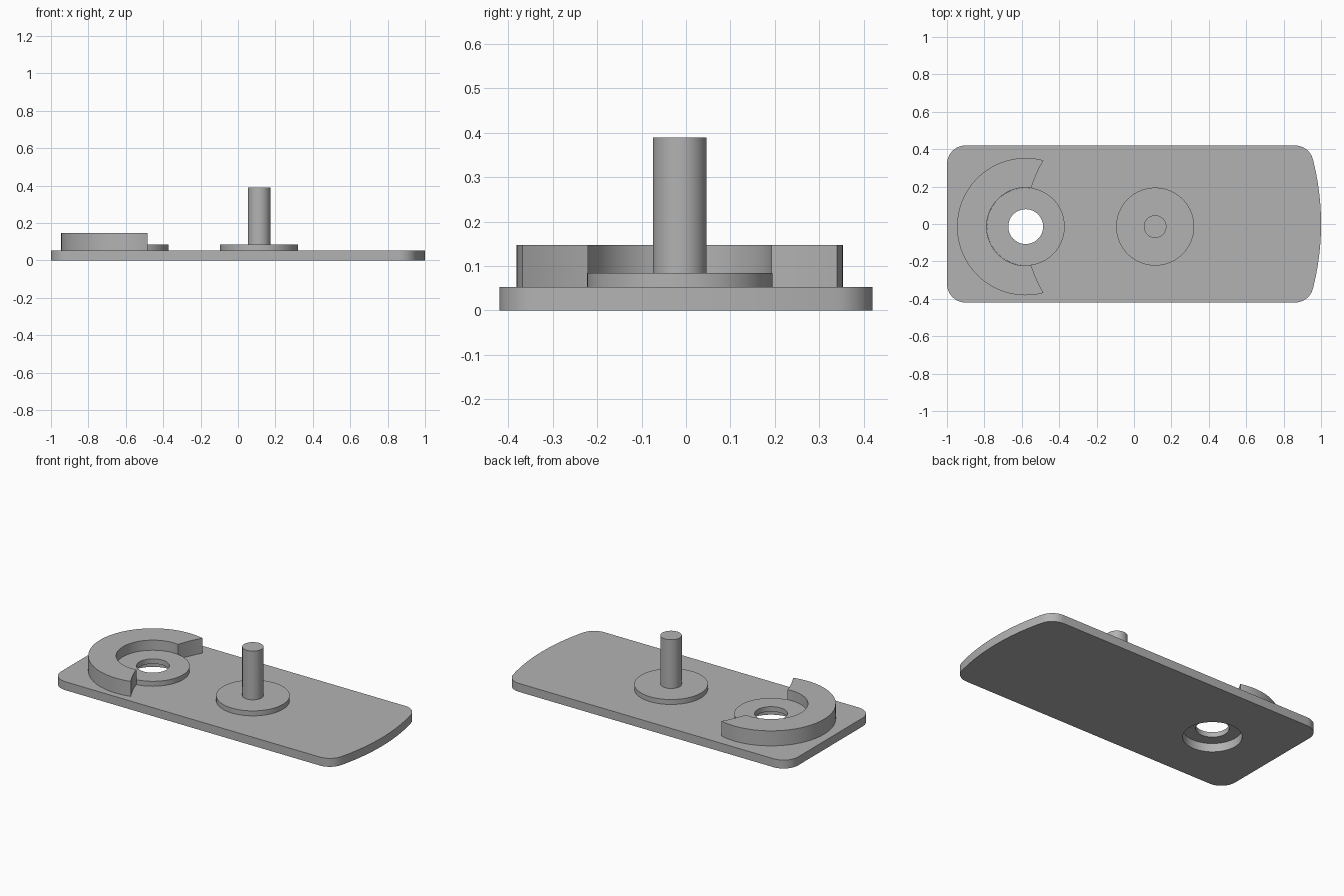
import bpy, bmesh, math

if "Cube" in bpy.data.objects:
    bpy.data.objects.remove(bpy.data.objects["Cube"])

grey = bpy.data.materials.new("plain grey")
grey.diffuse_color = (0.45, 0.45, 0.45, 1)
grey.use_nodes = True
grey.node_tree.nodes["Principled BSDF"].inputs["Base Color"].default_value = grey.diffuse_color


def arc(cx, cy, r, a0, a1, n):
    """Points on an arc from angle a0 to a1 (radians), both ends included."""
    return [(cx + r * math.cos(a0 + (a1 - a0) * i / n),
             cy + r * math.sin(a0 + (a1 - a0) * i / n)) for i in range(n + 1)]


def circle(cx, cy, r, n=96):
    return arc(cx, cy, r, 0, 2 * math.pi, n)[:-1]


def slab(name, loops, z0, z1):
    """Extrude an outline (first loop) with optional holes between two heights."""
    bm = bmesh.new()
    edges = []
    for loop in loops:
        vs = [bm.verts.new((x, y, z0)) for x, y in loop]
        edges += [bm.edges.new((vs[i - 1], vs[i])) for i in range(len(vs))]
    bmesh.ops.triangle_fill(bm, edges=edges, use_beauty=True, use_dissolve=False)
    res = bmesh.ops.extrude_face_region(bm, geom=bm.faces[:], use_keep_orig=True)
    top = [g for g in res["geom"] if isinstance(g, bmesh.types.BMVert)]
    bmesh.ops.translate(bm, vec=(0, 0, z1 - z0), verts=top)
    bmesh.ops.recalc_face_normals(bm, faces=bm.faces[:])
    me = bpy.data.meshes.new(name)
    bm.to_mesh(me)
    bm.free()
    me.materials.append(grey)
    ob = bpy.data.objects.new(name, me)
    bpy.context.collection.objects.link(ob)
    bpy.ops.object.select_all(action='DESELECT')
    ob.select_set(True)
    bpy.context.view_layer.objects.active = ob
    bpy.ops.object.shade_smooth_by_angle(angle=math.radians(30))
    return ob


CY = -0.014                 # shared centre line of the raised parts
HX, PX = -0.579, 0.113      # hole centre, post centre
T, D, H, TOP = 0.053, 0.084, 0.147, 0.389   # plate, disc, collar, post heights

# base plate: rounded corners, gently bowed right end, wide recess from below
W, R, r = 0.42, 1.4, 0.1
bx = 1 - R
fx = bx + math.sqrt((R - r) ** 2 - (W - r) ** 2)
t = math.atan2(W - r, fx - bx)
outline = (arc(bx, 0, R, -t, t, 32)
           + arc(fx, W - r, r, t, math.pi / 2, 12)[1:]
           + arc(-1 + r, W - r, r, math.pi / 2, math.pi, 12)
           + arc(-1 + r, -W + r, r, math.pi, 1.5 * math.pi, 12)
           + arc(fx, -W + r, r, -math.pi / 2, -t, 12)[:-1])
slab("base_plate", [outline, circle(HX, CY, 0.165)], 0, T)

# thin discs around the hole and under the post
slab("hole_washer", [circle(HX, CY, 0.2085), circle(HX, CY, 0.093)], T, D)
slab("post_washer", [circle(PX, CY, 0.2085)], T, D)

# upright post
slab("post", [circle(PX, CY, 0.0605, 64)], D, TOP)

# open collar: ring whose ends are trimmed by an arc centred on the post
RO, RI, RC, d = 0.367, 0.209, 0.694, PX - HX


def cut_angle(rad):
    """Angle about the hole where a circle of this radius meets the trim arc."""
    return math.acos((d * d + rad * rad - RC * RC) / (2 * d * rad))


ao, ai = cut_angle(RO), cut_angle(RI)


def post_angle(rad, a):
    return math.atan2(rad * math.sin(a), rad * math.cos(a) - d)


po, pi_ = post_angle(RO, ao), post_angle(RI, ai)
collar = (arc(HX, CY, RO, ao, 2 * math.pi - ao, 80)
          + arc(PX, CY, RC, -po, -pi_, 8)[1:-1]
          + arc(HX, CY, RI, 2 * math.pi - ai, ai, 64)
          + arc(PX, CY, RC, pi_, po, 8)[1:-1])
slab("open_collar", [collar], T, H)
